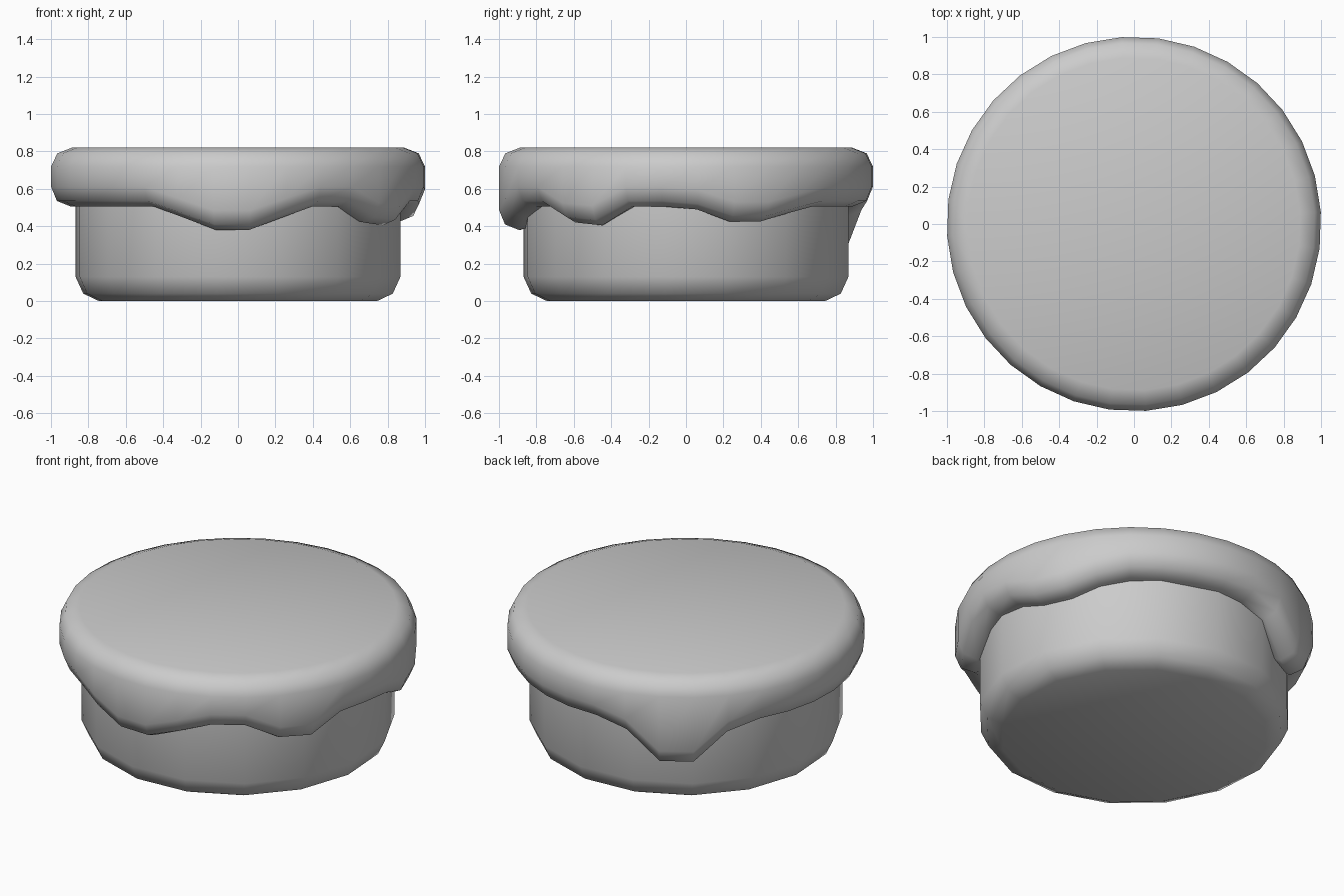
import bpy, bmesh, math

if "Cube" in bpy.data.objects:
    bpy.data.objects.remove(bpy.data.objects["Cube"])


def lathe(name, rings, sides, start, z_shift=None, cap_last=True):
    """Stack rings of (radius, z, drip weight) from bottom to top into one mesh."""
    bm = bmesh.new()
    rows = []
    for r, z, w in rings:
        row = []
        for i in range(sides):
            a = math.radians(start + i * 360 / sides)
            dz = z_shift.get(i, 0) * w if z_shift else 0
            row.append(bm.verts.new((r * math.cos(a), r * math.sin(a), z + dz)))
        rows.append(row)
    for low, high in zip(rows, rows[1:]):
        for i in range(sides):
            j = (i + 1) % sides
            bm.faces.new((low[i], low[j], high[j], high[i]))
    bm.faces.new(rows[-1])
    bm.faces.new(rows[0][::-1])
    bmesh.ops.recalc_face_normals(bm, faces=bm.faces)
    mesh = bpy.data.meshes.new(name)
    bm.to_mesh(mesh)
    bm.free()
    obj = bpy.data.objects.new(name, mesh)
    bpy.context.collection.objects.link(obj)
    bpy.ops.object.select_all(action='DESELECT')
    obj.select_set(True)
    bpy.context.view_layer.objects.active = obj
    bpy.ops.object.shade_smooth_by_angle(angle=math.radians(60))
    return obj


# Cake base: 16-sided drum with a rounded bottom edge
lathe("cake_base",
      [(0.75, 0.0, 0), (0.835, 0.04, 0), (0.876, 0.13, 0), (0.876, 0.56, 0)],
      16, -7.5)

# Drips: how far the icing rim hangs down at each of its 32 columns
drips = {
    # right
    0: -0.015, 1: -0.08, 2: -0.08, 3: -0.035,
    # back, the longest
    9: -0.05, 10: -0.225, 11: -0.225, 12: -0.05,
    # front
    22: -0.06, 23: -0.125, 24: -0.125, 25: -0.06,
    # front right
    28: -0.085, 29: -0.1,
}

# Icing: rounded disc whose lower rim follows the drips
lathe("icing",
      [(0.85, 0.505, 0.9), (0.895, 0.505, 1), (0.97, 0.535, 1), (1.001, 0.61, 1),
       (1.001, 0.72, 0), (0.968, 0.79, 0), (0.89, 0.82, 0)],
      32, 3.75, drips)
